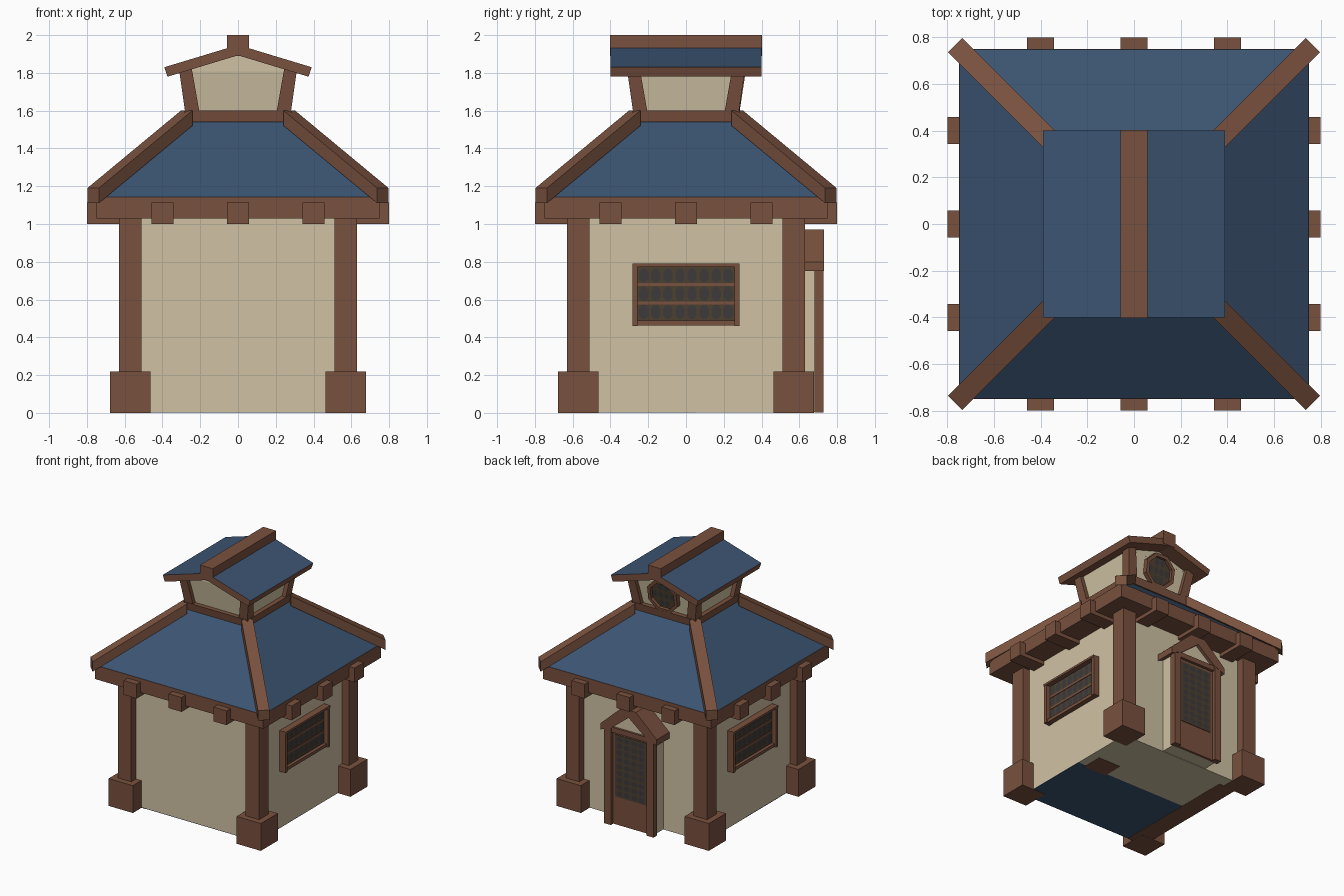
import bpy, bmesh, math
from mathutils import Matrix, Vector

if "Cube" in bpy.data.objects:
    bpy.data.objects.remove(bpy.data.objects["Cube"])


def mat(name, r, g, b):
    m = bpy.data.materials.new(name)
    m.diffuse_color = (r, g, b, 1)
    m.use_nodes = True
    m.node_tree.nodes["Principled BSDF"].inputs["Base Color"].default_value = m.diffuse_color
    return m


WOOD = mat("brown_wood", 0.19, 0.082, 0.048)
ROOF = mat("blue_roof", 0.045, 0.09, 0.168)
WALL = mat("cream_plaster", 0.63, 0.54, 0.37)
OLIVE = mat("dark_olive_lattice", 0.075, 0.052, 0.03)
DARK = mat("charcoal_pane", 0.045, 0.041, 0.042)
I = Matrix.Identity(4)


def finish(name, bm, mats, M=I, rule=None):
    bmesh.ops.transform(bm, matrix=M, verts=bm.verts)
    bmesh.ops.recalc_face_normals(bm, faces=bm.faces)
    bm.normal_update()
    if rule:
        for f in bm.faces:
            f.material_index = rule(f)
    me = bpy.data.meshes.new(name)
    bm.to_mesh(me)
    bm.free()
    for m in mats:
        me.materials.append(m)
    ob = bpy.data.objects.new(name, me)
    bpy.context.collection.objects.link(ob)
    return ob


def prism(name, profile, w0, w1, mats, M=I, rule=None):
    """Closed profile in local x,y pushed from w0 to w1 along local z."""
    bm = bmesh.new()
    a = [bm.verts.new((u, v, w0)) for u, v in profile]
    b = [bm.verts.new((u, v, w1)) for u, v in profile]
    n = len(a)
    bm.faces.new(a[::-1])
    bm.faces.new(b)
    for i in range(n):
        bm.faces.new((a[i], a[(i + 1) % n], b[(i + 1) % n], b[i]))
    return finish(name, bm, mats, M, rule)


def box(name, x0, x1, y0, y1, z0, z1, m, M=I):
    return prism(name, [(x0, y0), (x1, y0), (x1, y1), (x0, y1)], z0, z1, [m], M)


def loft(name, c0, h0, c1, h1, m):
    """Square block from half-size h0 at c0 to half-size h1 at c1."""
    bm = bmesh.new()
    sq = [(-1, -1), (1, -1), (1, 1), (-1, 1)]
    a = [bm.verts.new((c0[0] + h0 * x, c0[1] + h0 * y, c0[2])) for x, y in sq]
    b = [bm.verts.new((c1[0] + h1 * x, c1[1] + h1 * y, c1[2])) for x, y in sq]
    bm.faces.new(a[::-1])
    bm.faces.new(b)
    for i in range(4):
        bm.faces.new((a[i], a[(i + 1) % 4], b[(i + 1) % 4], b[i]))
    return finish(name, bm, [m])


def side(deg):
    """Local x = along wall, y = up, z = outward. 0 faces the front."""
    return Matrix.Rotation(math.radians(deg), 4, 'Z') @ Matrix.Rotation(math.pi / 2, 4, 'X')


def panes(name, u0, u1, v0, v1, cols, rows, w, M, keep=lambda u, v: True):
    """Grid of small oval dark panes."""
    bm = bmesh.new()
    du, dv = (u1 - u0) / cols, (v1 - v0) / rows
    for i in range(cols):
        for j in range(rows):
            u, v = u0 + (i + .5) * du, v0 + (j + .5) * dv
            if keep(u, v):
                bm.faces.new([bm.verts.new((u + .42 * du * math.cos(k * math.pi / 4 + .39),
                                            v + .42 * dv * math.sin(k * math.pi / 4 + .39), w))
                              for k in range(8)])
    ob = finish(name, bm, [DARK], M)
    if (M.to_3x3() @ Vector((0, 0, 1))).dot(ob.data.polygons[0].normal) < 0:
        ob.data.flip_normals()


# walls and underside
box("wall_body", -.57, .57, -.57, .57, .006, 1.05, WALL)
box("floor_back", -.57, .57, .05, .57, .003, .007, WALL)
box("floor_front", -.57, .57, -.57, .05, .003, .007, ROOF)
box("floor_left_strip", -.57, -.42, -.57, .47, .001, .005, WOOD)
box("floor_right_patch", .3, .5, .03, .2, .001, .005, WOOD)

# corner posts, footings and hip beams
for sx in (-1, 1):
    for sy in (-1, 1):
        x, y = .57 * sx, .57 * sy
        loft("corner_post", (x, y, .01), .06, (x, y, 1.05), .06, WOOD)
        loft("post_footing", (x, y, 0), .108, (x, y, .22), .108, WOOD)
        loft("lantern_post", (.24 * sx, .24 * sy, 1.58), .038,
             (.28 * sx, .28 * sy, 1.83), .034, WOOD)
for k in range(4):
    prism("hip_beam", [(1.085, 1.11), (1.085, 1.19), (.385, 1.60), (.385, 1.52)],
          -.043, .043, [WOOD], side(45 + 90 * k))

# eave platform, rafter ends and main roof
loft("eave_platform", (0, 0, 1.03), .75, (0, 0, 1.142), .75, WOOD)
for k in (0, 90):
    for u in (-.4, 0, .4):
        box("rafter", u - .058, u + .058, 1.0, 1.115, -.8, .8, WOOD, side(k))
loft("main_roof", (0, 0, 1.142), .748, (0, 0, 1.555), .245, ROOF)
loft("lantern_curb", (0, 0, 1.54), .275, (0, 0, 1.6), .285, WOOD)

# lantern walls flare outwards, with a gable on top
loft("lantern_wall", (0, 0, 1.58), .245, (0, 0, 1.81), .28, WALL)
prism("lantern_gable", [(-.28, 1.808), (.28, 1.808), (0, 1.9)], -.28, .28, [WALL], side(0))

# upper gable roof: wooden slab with blue top, and ridge beam
prism("upper_roof", [(-.39, 1.83), (0, 1.948), (.39, 1.83), (.373, 1.78), (0, 1.893), (-.373, 1.78)],
      -.4, .4, [WOOD, ROOF], side(0), lambda f: 1 if f.normal.z > .5 else 0)
box("ridge_beam", -.057, .057, 1.89, 2.0, -.402, .402, WOOD, side(0))

# side windows
for k in (90, -90):
    M = side(k)
    box("window_lattice", -.265, .265, .48, .78, .56, .585, OLIVE, M)
    panes("window_panes", -.256, .256, .487, .775, 8, 3, .588, M)
    for v in (.583, .679):
        box("window_rail", -.26, .26, v - .008, v + .008, .58, .589, WOOD, M)
    for s in (-1, 1):
        box("window_jamb", s * .27 - .014, s * .27 + .014, .46, .785, .56, .622, WOOD, M)
    box("window_sill", -.27, .27, .463, .488, .56, .61, WOOD, M)
    box("window_head", -.284, .284, .773, .79, .56, .625, WOOD, M)

# back door with porch gable
M = side(180)
box("porch_body", -.2, .2, .006, .79, .55, .69, WALL, M)
box("door_panel", -.17, .17, .005, .79, .68, .7, WOOD, M)
box("door_lattice", -.14, .14, .23, .73, .69, .704, OLIVE, M)
panes("door_panes", -.13, .13, .235, .725, 4, 9, .707, M)
for s in (-1, 1):
    box("door_post", s * .19 - .03, s * .19 + .03, .003, .79, .68, .728, WOOD, M)
    prism("porch_gable_bar", [(s * .25, .75), (s * .25, .80), (s * .065, .97), (0, .97), (0, .91), (s * .15, .79)],
          .56, .73, [WOOD], M)
box("door_lintel", -.2, .2, .75, .79, .68, .722, WOOD, M)
prism("porch_gable_panel", [(-.16, .785), (.16, .785), (0, .92)], .56, .705, [WALL], M)

# octagonal window on the back of the lantern, leaning with the wall
tilt = math.atan(.035 / .23)
M = (Matrix.Rotation(math.pi, 4, 'Z') @ Matrix.Translation((0, -.268, 1.725))
     @ Matrix.Rotation(math.pi / 2 + tilt, 4, 'X'))


def octagon(r):
    return [(r * math.cos(math.pi / 8 + i * math.pi / 4), r * math.sin(math.pi / 8 + i * math.pi / 4))
            for i in range(8)]


prism("round_window_lattice", octagon(.12), -.01, .012, [OLIVE], M)
panes("round_window_panes", -.1, .1, -.1, .1, 4, 3, .015, M, lambda u, v: math.hypot(u, v) < .1)
o, n = octagon(.14), octagon(.112)
for i in range(8):
    j = (i + 1) % 8
    prism("round_window_frame", [o[i], o[j], n[j], n[i]], -.02, .035, [WOOD], M)
